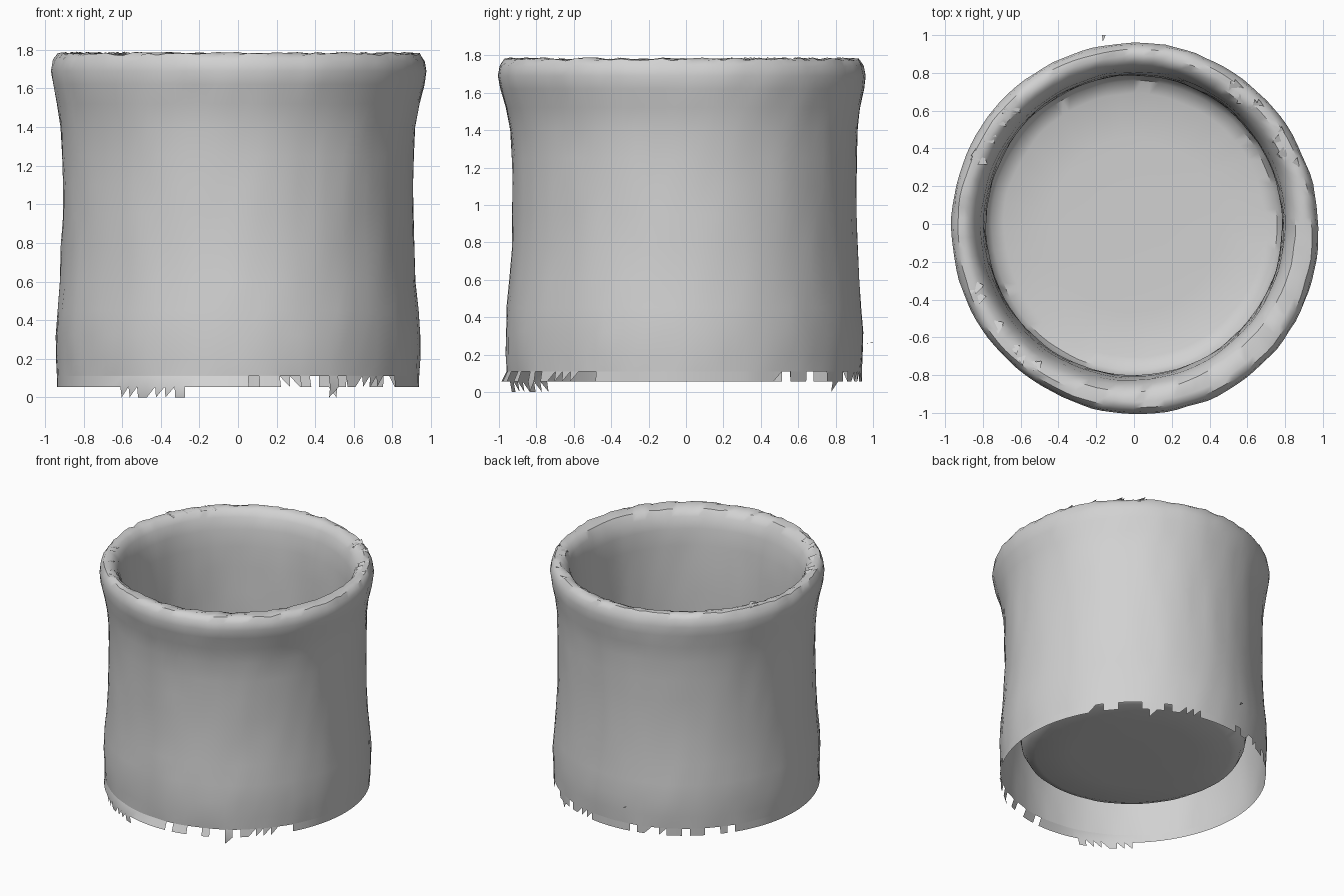
import bpy
import bmesh
import math
import random
from mathutils import Vector, noise

random.seed(4)
SEG = 108

cube = bpy.data.objects.get("Cube")
if cube:
    bpy.data.objects.remove(cube, do_unlink=True)

clay = bpy.data.materials.new("plain grey clay")
clay.use_nodes = True
clay.diffuse_color = (0.64, 0.64, 0.64, 1)
clay.node_tree.nodes["Principled BSDF"].inputs["Base Color"].default_value = (0.64, 0.64, 0.64, 1)


def finish(bm, name):
    mesh = bpy.data.meshes.new(name)
    bm.to_mesh(mesh)
    bm.free()
    mesh.materials.append(clay)
    obj = bpy.data.objects.new(name, mesh)
    bpy.context.collection.objects.link(obj)
    bpy.ops.object.select_all(action='DESELECT')
    obj.select_set(True)
    bpy.context.view_layer.objects.active = obj
    bpy.ops.object.shade_smooth_by_angle(angle=math.radians(40))
    return obj


def ring_point(radius, z, i):
    # slightly oval, with the rim leaning to the front
    a = math.tau * i / SEG
    lean = -0.008 - 0.012 * max(0, (z - 1.3) / 0.5)
    return Vector((radius * math.cos(a), radius * 1.012 * math.sin(a) + lean, z))


def wobble(p):
    # hand-made unevenness: broad waves and small dents
    broad = noise.noise(p * 3)
    small = noise.noise(Vector((p.x * 9, p.y * 9, p.z * 12)))
    out = Vector((p.x, p.y, 0)).normalized()
    return p + out * (broad * 0.005 + small * 0.006)


def rim_thickening(radius, z, i):
    # the rim is fatter towards the front left
    lobe = max(0, math.cos(math.tau * i / SEG + math.pi / 4)) ** 2
    side = 1 if radius > 0.89 else -1
    return 0.022 * side * lobe * min(1, max(0, (z - 1.48) / 0.2))


# Wall section: outside from hem to rim, then down the inside to the floor
profile = [(0.937, 0.11), (0.942, 0.2), (0.944, 0.32), (0.936, 0.45), (0.922, 0.6),
           (0.912, 0.78), (0.908, 0.95), (0.908, 1.1), (0.911, 1.25), (0.918, 1.4),
           (0.935, 1.52), (0.957, 1.62), (0.965, 1.69), (0.956, 1.745), (0.932, 1.778),
           (0.9, 1.783), (0.868, 1.77), (0.836, 1.725), (0.811, 1.64), (0.795, 1.51),
           (0.787, 1.35), (0.785, 1.15), (0.785, 0.95), (0.79, 0.75), (0.796, 0.55),
           (0.798, 0.4), (0.787, 0.32), (0.755, 0.262), (0.69, 0.235), (0.45, 0.225),
           (0.2, 0.222)]

bm = bmesh.new()
rings = []
for r, z in profile:
    ring = []
    for i in range(SEG):
        p = wobble(ring_point(r + rim_thickening(r, z, i), z, i))
        if z > 1.74:
            p.z += random.uniform(-0.008, 0.006)
        ring.append(bm.verts.new(p))
    rings.append(ring)
for low, high in zip(rings, rings[1:]):
    for i in range(SEG):
        j = (i + 1) % SEG
        bm.faces.new((low[i], low[j], high[j], high[i]))
floor_centre = bm.verts.new((0, 0, 0.222))
for i in range(SEG):
    bm.faces.new((rings[-1][i], rings[-1][(i + 1) % SEG], floor_centre))
finish(bm, "cup_wall_and_floor")


# Ragged hem: stepped strips below the wall, with gaps and hanging teeth
def hem_radius(i):
    front = max(0, -math.sin(math.tau * i / SEG))
    return 0.937 + 0.03 * front ** 4


bm = bmesh.new()
for i in range(SEG):
    angle = 360 * (i + 0.5) / SEG
    toothed = 222 < angle < 252 or 300 < angle < 304 or 56 < angle < 60
    gappy = 272 < angle < 330 or 30 < angle < 80 or 100 < angle < 150
    if gappy and not toothed and random.random() < 0.4:
        continue
    top = [bm.verts.new(wobble(ring_point(0.937, 0.11, k))) for k in (i, i + 1)]
    mid = [bm.verts.new(ring_point(hem_radius(k), 0.055, k)) for k in (i, i + 1)]
    if gappy and random.random() < 0.4:
        bm.faces.new((mid[0], top[1], top[0]))
    else:
        bm.faces.new((mid[0], mid[1], top[1], top[0]))
    if toothed and random.random() < 0.6:
        tip = [bm.verts.new(ring_point(hem_radius(k) - 0.01, 0, k)) for k in (i, i + 1)]
        if random.random() < 0.5:
            bm.faces.new((tip[0], tip[1], mid[1], mid[0]))
        else:
            bm.faces.new((tip[0], mid[1], mid[0]))
bmesh.ops.remove_doubles(bm, verts=bm.verts[:], dist=0.0005)
bmesh.ops.delete(bm, geom=[v for v in bm.verts if not v.link_faces], context='VERTS')
finish(bm, "ragged_hem")


# Small flakes on the diagonals of the rim and one beside the back wall
bm = bmesh.new()
for diagonal in (35, 145, 215):
    for n in range(10):
        i = SEG * (diagonal + random.uniform(-18, 18)) / 360
        r = random.uniform(0.88, 0.935)
        corners = [ring_point(r, 1.77, i), ring_point(r - 0.04, 1.775, i + 0.8),
                   ring_point(r + 0.01, 1.79, i + 1.2)]
        bm.faces.new([bm.verts.new(c) for c in corners])
flake = [(-0.165, 0.965, 0.26), (-0.15, 1.0, 0.265), (-0.17, 1.0, 0.262)]
bm.faces.new([bm.verts.new(c) for c in flake])
finish(bm, "loose_flakes")
